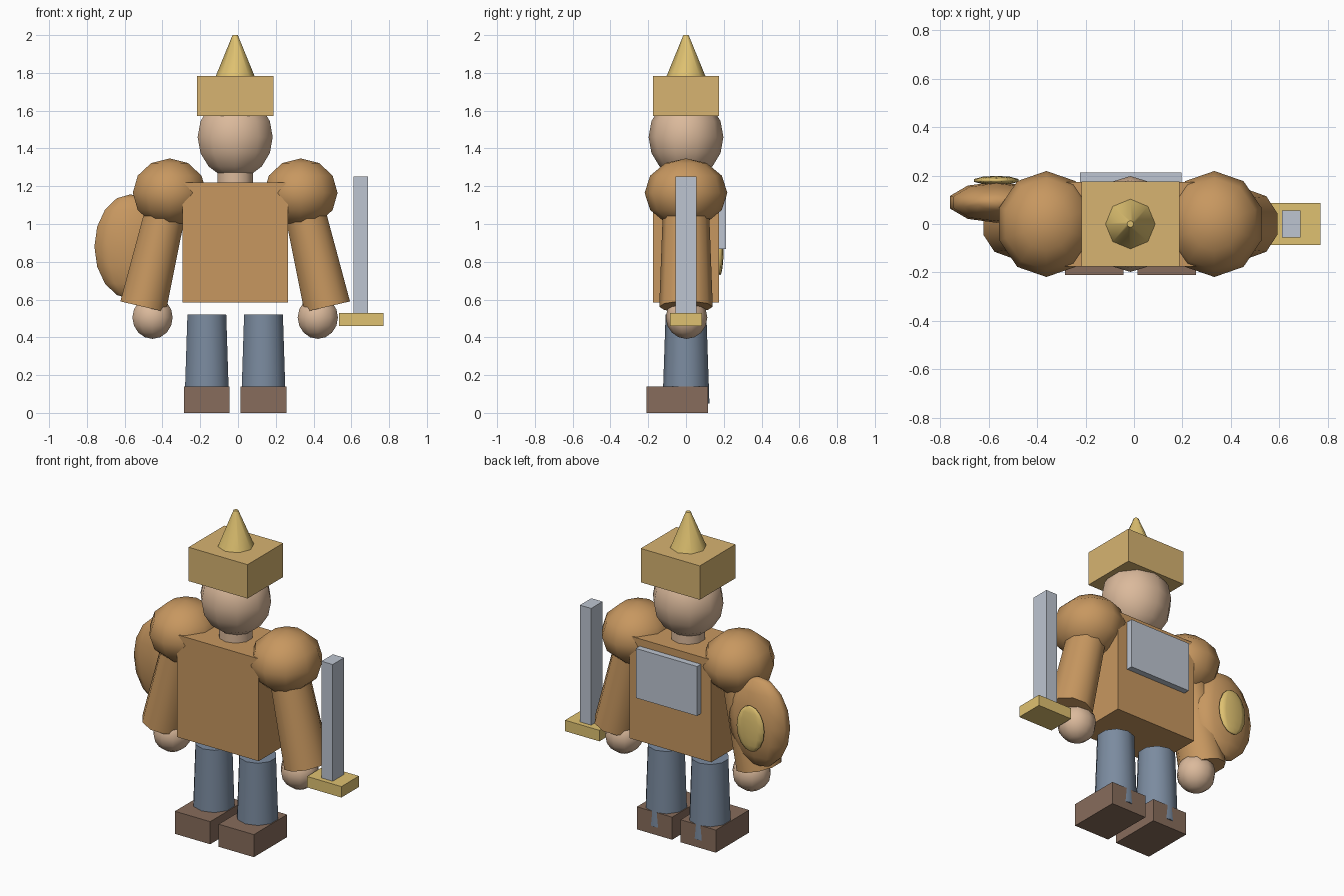
import bpy, bmesh
from math import radians, atan2, hypot
from mathutils import Matrix, Vector

if "Cube" in bpy.data.objects:
    bpy.data.objects.remove(bpy.data.objects["Cube"])

CX = -0.015  # mid line of the figure


def material(name, rgb):
    m = bpy.data.materials.new(name)
    m.diffuse_color = [(c / 255) ** 2.2 for c in rgb] + [1]
    m.use_nodes = True
    m.node_tree.nodes["Principled BSDF"].inputs["Base Color"].default_value = m.diffuse_color
    return m


LEATHER = material("leather", (198, 150, 96))
SKIN = material("skin", (218, 184, 154))
CLOTH = material("cloth", (122, 138, 158))
BOOT = material("boot_leather", (134, 108, 92))
GOLD = material("gold", (222, 192, 112))
BRASS = material("brass", (214, 178, 112))
STEEL = material("steel", (188, 196, 208))


def finish(name, bm, mat, smooth=None):
    bmesh.ops.recalc_face_normals(bm, faces=bm.faces)
    me = bpy.data.meshes.new(name)
    bm.to_mesh(me)
    bm.free()
    me.materials.append(mat)
    if smooth:
        me.polygons.foreach_set("use_smooth", [True] * len(me.polygons))
        if smooth < 180:
            me.set_sharp_from_angle(angle=radians(smooth))
    ob = bpy.data.objects.new(name, me)
    bpy.context.collection.objects.link(ob)
    return ob


def box(name, lo, hi, mat):
    lo, hi = Vector(lo), Vector(hi)
    bm = bmesh.new()
    bmesh.ops.create_cube(bm, size=1, matrix=Matrix.Translation((lo + hi) / 2)
                          @ Matrix.Diagonal((*(hi - lo), 1)))
    return finish(name, bm, mat)


def ball(name, centre, radii, mat, rings=8):
    bm = bmesh.new()
    bmesh.ops.create_uvsphere(bm, u_segments=10, v_segments=rings, radius=1,
                              matrix=Matrix.Translation(centre) @ Matrix.Diagonal((*radii, 1)))
    return finish(name, bm, mat, 180)


def tube(name, bottom, top, r1, r2, mat, sides=10, depth_scale=1.0):
    # tapered cylinder leaning only in the xz plane
    b, t = Vector(bottom), Vector(top)
    d = t - b
    bm = bmesh.new()
    bmesh.ops.create_cone(bm, cap_ends=True, segments=sides, radius1=r1, radius2=r2,
                          depth=hypot(d.x, d.z),
                          matrix=Matrix.Translation((b + t) / 2)
                          @ Matrix.Rotation(atan2(d.x, d.z), 4, 'Y')
                          @ Matrix.Diagonal((1, depth_scale, 1, 1)))
    return finish(name, bm, mat, 50)


# Body and head
box("torso", (-0.295, -0.176, 0.585), (0.265, 0.174, 1.22), LEATHER)
tube("neck", (CX, 0, 1.18), (CX, 0, 1.30), 0.098, 0.098, SKIN)
ball("head", (CX, 0, 1.46), (0.209, 0.198, 0.22), SKIN)

# Helmet with spike
box("helmet", (-0.217, -0.175, 1.573), (0.188, 0.175, 1.783), BRASS)
tube("helmet_spike", (CX, 0, 1.78), (CX, 0, 2.0), 0.104, 0.014, GOLD, sides=8)

# Paired limbs
for side, s in (("left", -1), ("right", 1)):
    ball(side + "_shoulder", (CX + s * 0.347, 0, 1.165), (0.205, 0.219, 0.182), LEATHER, 6)
    tube(side + "_arm", (CX + s * 0.4875, 0, 0.562), (CX + s * 0.352, 0, 1.14),
         0.13, 0.11, LEATHER, depth_scale=1.09)
    ball(side + "_hand", (CX + s * 0.4375, 0.003, 0.505), (0.112, 0.11, 0.113), SKIN)
    x = CX + s * 0.15
    tube(side + "_leg", (x, 0, 0.05), (x, 0, 0.52), 0.124, 0.108, CLOTH)
    box(side + "_boot", (x - 0.121, -0.21, 0), (x + 0.121, 0.116, 0.14), BOOT)

# Plate on the back
box("back_plate", (-0.224, 0.16, 0.868), (0.196, 0.212, 1.175), STEEL)

# Sword
box("sword_blade", (0.612, -0.056, 0.50), (0.689, 0.056, 1.252), STEEL)
box("sword_guard", (0.534, -0.086, 0.46), (0.77, 0.086, 0.528), GOLD)

# Shield
ball("shield", (-0.569, 0.09, 0.88), (0.201, 0.085, 0.277), LEATHER)
ball("shield_boss", (-0.569, 0.18, 0.87), (0.096, 0.019, 0.142), GOLD)
